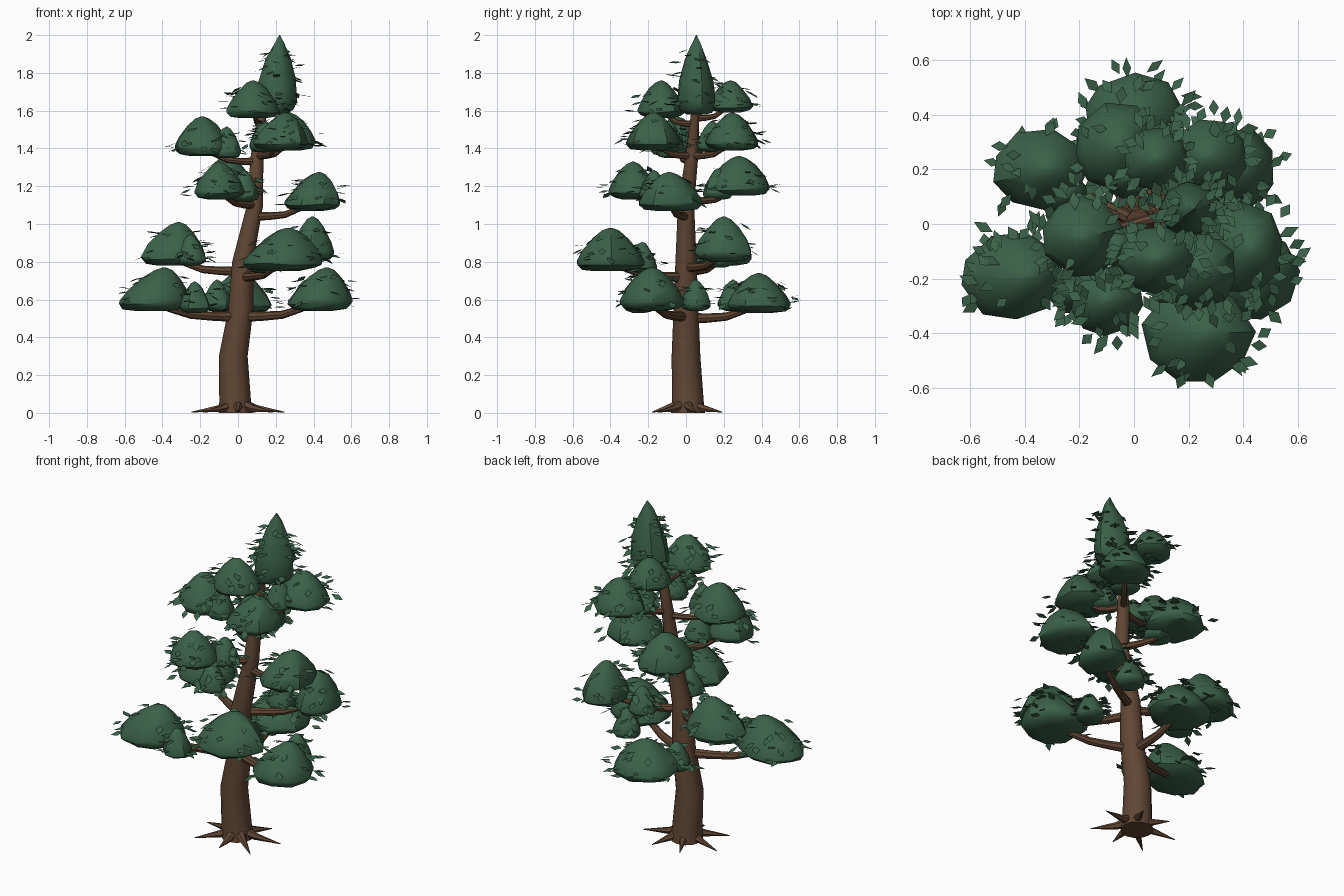
import bpy
import bmesh
import random
from math import cos, sin, tau
from mathutils import Vector

random.seed(7)
cube = bpy.data.objects.get("Cube")
if cube:
    bpy.data.objects.remove(cube, do_unlink=True)


def make_material(name, colour):
    material = bpy.data.materials.new(name)
    material.use_nodes = True
    material.diffuse_color = colour
    shader = material.node_tree.nodes["Principled BSDF"]
    shader.inputs["Base Color"].default_value = colour
    shader.inputs["Roughness"].default_value = 0.9
    return material


bark = make_material("brown bark", (0.118, 0.062, 0.034, 1))
needle = make_material("dark green foliage", (0.043, 0.12, 0.067, 1))


def finish(name, bm, material, smooth=True):
    bmesh.ops.recalc_face_normals(bm, faces=bm.faces)
    mesh = bpy.data.meshes.new(name)
    bm.to_mesh(mesh)
    bm.free()
    mesh.materials.append(material)
    obj = bpy.data.objects.new(name, mesh)
    bpy.context.collection.objects.link(obj)
    if smooth:
        bpy.ops.object.select_all(action="DESELECT")
        obj.select_set(True)
        bpy.context.view_layer.objects.active = obj
        bpy.ops.object.shade_smooth_by_angle(angle=0.7)


def skin(bm, rings):
    """Bridge successive vertex rings and cap both ends."""
    sides = len(rings[0])
    for low, high in zip(rings, rings[1:]):
        for i in range(sides):
            j = (i + 1) % sides
            bm.faces.new((low[i], low[j], high[j], high[i]))
    bm.faces.new(rings[0][::-1])
    bm.faces.new(rings[-1])


def tube(name, points, radii, sides, level=False):
    """Tapered limb following a path; level keeps its rings horizontal."""
    bm = bmesh.new()
    points = [Vector(p) for p in points]
    rings = []
    for k, (point, radius) in enumerate(zip(points, radii)):
        ahead = points[min(k + 1, len(points) - 1)] - points[max(k - 1, 0)]
        if level:
            u, v = Vector((1, 0, 0)), Vector((0, 1, 0))
        else:
            u = ahead.cross(Vector((0, 0, 1))).normalized()
            v = u.cross(ahead).normalized()
        rings.append([bm.verts.new(point + radius * (u * cos(tau * i / sides) + v * sin(tau * i / sides)))
                      for i in range(sides)])
    skin(bm, rings)
    finish(name, bm, bark)


# Leaning trunk
trunk_path = [(-0.012, 0.01, 0), (-0.015, 0.01, 0.06), (-0.025, 0, 0.3), (0.015, 0, 0.55),
              (0.025, 0, 0.8), (0.09, 0, 1.1), (0.1, 0.03, 1.35), (0.13, 0.05, 1.6), (0.2, 0.05, 1.75)]
tube("trunk", trunk_path, [0.09, 0.084, 0.076, 0.066, 0.056, 0.043, 0.034, 0.022, 0.01], 12, level=True)


def trunk_at(z):
    for a, b in zip(trunk_path, trunk_path[1:]):
        if a[2] <= z <= b[2]:
            return Vector(a).lerp(Vector(b), (z - a[2]) / (b[2] - a[2]))
    return Vector(trunk_path[-1])


# Spreading roots
for i in range(7):
    angle = tau * (i / 7 - 0.25)
    reach = 0.18 + 0.075 * abs(cos(angle))
    tube("root", [(r * cos(angle), r * sin(angle), z) for r, z in ((0.05, 0.04), (0.1, 0.024), (reach, 0.004))],
         [0.028, 0.02, 0.002], 6)

# Foliage profiles: radius share, height share
DOME = [(0.45, 0), (0.85, 0.06), (0.99, 0.16), (0.99, 0.24), (0.84, 0.47), (0.53, 0.76), (0.25, 0.94), (0.04, 1)]
SPIRE = [(0.5, 0), (0.85, 0.05), (1, 0.17), (0.9, 0.42), (0.6, 0.68), (0.3, 0.86), (0.02, 1)]


def profile_radius(profile, t):
    for (r0, t0), (r1, t1) in zip(profile, profile[1:]):
        if t0 <= t <= t1:
            return r0 + (r1 - r0) * (t - t0) / (t1 - t0)
    return 0


def clump(name, x, y, z, rx, ry, height=0.22, peak=0, profile=DOME, leaves=26):
    """Faceted dome with an off-centre peak, plus loose leaf plates around it."""
    bm = bmesh.new()
    sides = 9
    turn = random.uniform(0, tau)
    angles = [turn + tau * (i + random.uniform(-0.15, 0.15)) / sides for i in range(sides)]
    wobble = [random.uniform(0.98, 1.06) for _ in angles]
    rings = []
    for share, t in profile:
        rings.append([bm.verts.new((x + peak * t + rx * share * w * cos(a), y + ry * share * w * sin(a),
                                    z + height * (t + (random.uniform(-0.03, 0.03) if 0 < t < 0.9 else 0))))
                      for a, w in zip(angles, wobble)])
    skin(bm, rings)
    finish(name, bm, needle)

    bm = bmesh.new()
    for _ in range(leaves):
        a = random.uniform(0, tau)
        t = random.uniform(0.1, 0.8)
        gap = random.uniform(0.0, 0.055)
        share = profile_radius(profile, t)
        centre = Vector((x + peak * t + (rx * share + gap) * cos(a),
                         y + (ry * share + gap) * sin(a), z + height * t))
        heading = a + random.uniform(-0.6, 0.6)
        along = Vector((cos(heading), sin(heading), random.uniform(-0.6, 0.2))).normalized()
        across = Vector((-sin(heading), cos(heading), random.uniform(-0.3, 0.3))).normalized()
        length, width = random.uniform(0.028, 0.042), random.uniform(0.016, 0.022)
        bm.faces.new([bm.verts.new(centre + offset) for offset in
                      (along * length, across * width, -along * length, -across * width)])
    finish(name + "_leaves", bm, needle, smooth=False)


def bough(name, x, y, z, rx, ry, **options):
    """Foliage clump carried by an upswept branch."""
    clump(name + "_foliage", x, y, z, rx, ry, **options)
    start = trunk_at(z - 0.03)
    end = Vector((x, y, z + 0.06))
    path = [start.lerp(end, s) for s in (0, 0.3, 0.55, 0.8, 1)]
    for point, drop in zip(path, (0, 0.025, 0.04, 0.03, 0)):
        point.z -= drop
    thick = 0.032 - 0.009 * z
    tube(name + "_branch", path, [thick * s for s in (1.1, 0.9, 0.8, 0.65, 0.4)], 8)


# Lowest tier
bough("low_right", -0.46, -0.19, 0.54, 0.185, 0.162, height=0.23, peak=0.07)
bough("low_left", 0.42, -0.18, 0.54, 0.168, 0.168, height=0.23, peak=0.05)
bough("low_back", 0.0, 0.385, 0.53, 0.183, 0.17, height=0.21)

# Second tier
bough("second_right", -0.355, 0.2, 0.78, 0.168, 0.148, height=0.23, peak=0.04)
bough("second_front", 0.225, -0.4, 0.75, 0.203, 0.178, height=0.23, peak=0.04)
bough("second_left", 0.395, 0.2, 0.8, 0.118, 0.152, height=0.24)

# Third tier
bough("third_front", -0.1, -0.28, 1.13, 0.135, 0.128, height=0.2)
bough("third_left", 0.39, -0.09, 1.07, 0.148, 0.168, height=0.205, peak=0.04)
bough("third_back", -0.06, 0.28, 1.15, 0.152, 0.168, height=0.21)

# Fourth tier
bough("fourth_right", -0.19, -0.05, 1.36, 0.148, 0.148, height=0.21)
bough("fourth_back", 0.27, 0.245, 1.39, 0.148, 0.142, height=0.2)
bough("fourth_front", 0.22, -0.17, 1.39, 0.152, 0.142, height=0.2, peak=0.03)

# Crown
bough("crown_front", 0.08, -0.13, 1.56, 0.138, 0.122, height=0.2)
bough("crown_back", 0.08, 0.235, 1.59, 0.118, 0.118, height=0.17)
clump("spire_foliage", 0.2, 0.055, 1.58, 0.108, 0.102, height=0.42, peak=0.02, profile=SPIRE, leaves=40)

# Small clumps part-way along the branches
for x, y, z in ((-0.23, -0.25, 0.53), (0.36, 0.05, 0.54), (-0.11, 0.25, 0.54), (-0.25, 0.11, 0.78),
                (0.14, -0.23, 0.74), (0.17, 0.17, 0.77), (0.03, -0.17, 1.12), (-0.03, 0.17, 1.13),
                (-0.06, -0.08, 1.35), (0.18, 0.14, 1.38), (0.14, -0.09, 1.38)):
    clump("small_foliage", x, y, z, 0.082, 0.08, height=0.165, leaves=18)
